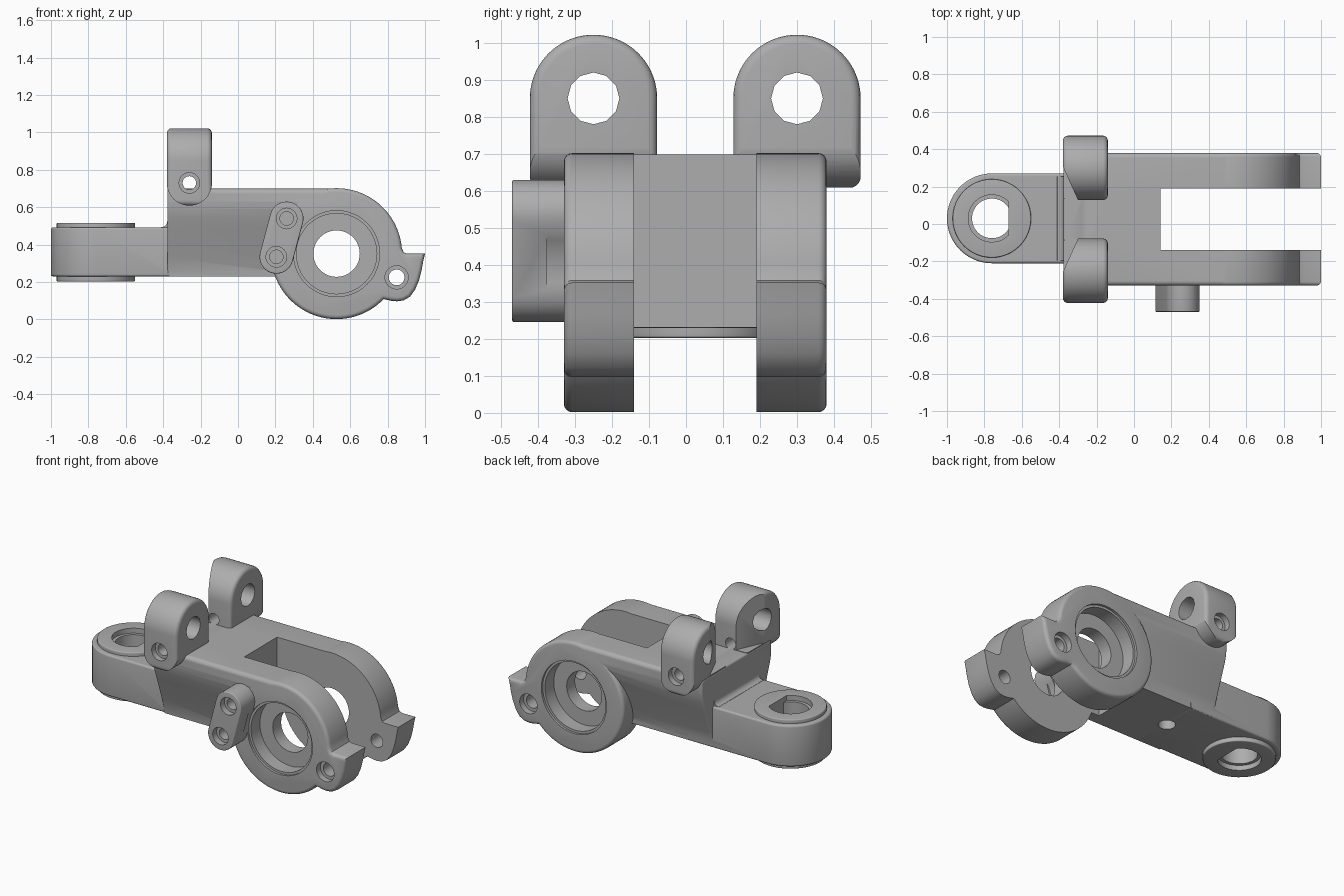
import bpy, bmesh, math

if "Cube" in bpy.data.objects:
    bpy.data.objects.remove(bpy.data.objects["Cube"])

CY = 0.025  # y of the symmetry plane of the casting

metal = bpy.data.materials.new("cast_grey")
metal.diffuse_color = (0.42, 0.42, 0.42, 1)
metal.use_nodes = True
metal.node_tree.nodes["Principled BSDF"].inputs["Base Color"].default_value = metal.diffuse_color


def arc(cx, cy, r, a0, a1, n=32):
    return [(cx + r * math.cos(math.radians(a0 + (a1 - a0) * i / n)),
             cy + r * math.sin(math.radians(a0 + (a1 - a0) * i / n))) for i in range(n + 1)]


def circle(cx, cy, r, n=48):
    return arc(cx, cy, r, 0, 360, n)[:-1]


def prism(name, pts, axis, lo, hi, bev_lo=0, bev_hi=0):
    """Extrude a 2D profile along an axis, optionally rounding each end rim."""
    place = {'x': lambda u, v, t: (t, u, v),
             'y': lambda u, v, t: (u, t, v),
             'z': lambda u, v, t: (u, v, t)}[axis]
    bm = bmesh.new()
    rings = [[bm.verts.new(place(u, v, t)) for u, v in pts] for t in (lo, hi)]
    caps = [bm.faces.new(r) for r in rings]
    n = len(pts)
    for i in range(n):
        j = (i + 1) % n
        bm.faces.new((rings[0][i], rings[0][j], rings[1][j], rings[1][i]))
    bmesh.ops.recalc_face_normals(bm, faces=bm.faces)
    rims = [list(c.edges) for c in caps]
    for rim, w in zip(rims, (bev_lo, bev_hi)):
        if w:
            bmesh.ops.bevel(bm, geom=rim, offset=w, segments=4, profile=0.5,
                            affect='EDGES', clamp_overlap=False)
    bmesh.ops.recalc_face_normals(bm, faces=bm.faces)
    me = bpy.data.meshes.new(name)
    bm.to_mesh(me)
    bm.free()
    me.materials.append(metal)
    ob = bpy.data.objects.new(name, me)
    bpy.context.collection.objects.link(ob)
    return ob


def combine(ob, tool, op):
    m = ob.modifiers.new("b", 'BOOLEAN')
    m.operation, m.object, m.solver = op, tool, 'EXACT'
    bpy.context.view_layer.objects.active = ob
    bpy.ops.object.modifier_apply(modifier=m.name)
    bpy.data.objects.remove(tool, do_unlink=True)


def side_prism(name, pts, s, inner, outer, bevel=0):
    """Prism along y between two distances from the symmetry plane, on side s."""
    a, b = CY + s * inner, CY + s * outer
    if s < 0:
        return prism(name, pts, 'y', b, a, bevel, 0)
    return prism(name, pts, 'y', a, b, 0, bevel)


# Central body: cross-section tapering down to the tongue width
half = [(0.238, 0.231), (0.24, 0.26), (0.262, 0.33), (0.29, 0.41), (0.318, 0.49),
        (0.338, 0.545), (0.35, 0.59), (0.354, 0.63)] + arc(0.329, 0.674, 0.025, 0, 90, 5)
section = [(CY + d, z) for d, z in half] + [(CY - d, z) for d, z in reversed(half)]
bracket = prism("bracket_body", section, 'x', -0.378, 0.53, 0.012)

# Tongue with round end and raised boss
TX, TY = -0.76, 0.03
tongue = [(-0.2, TY + 0.24)] + arc(TX, TY, 0.24, 90, 270) + [(-0.2, TY - 0.24)]
combine(bracket, prism("tongue", tongue, 'z', 0.23, 0.493, 0.012, 0.012), 'UNION')
combine(bracket, prism("tongue_boss", circle(TX, TY, 0.21), 'z', 0.203, 0.517, 0.006, 0.006), 'UNION')

# Small fillet where the tongue meets the body
fillet = [(-0.36, 0.48), (-0.42, 0.48), (-0.41, 0.494)] + arc(-0.41, 0.525, 0.032, -80, 0, 6) + [(-0.36, 0.525)]
combine(bracket, prism("tongue_fillet", fillet, 'y', TY - 0.225, TY + 0.225), 'UNION')

# Fork arms: hub disc plus hooked ear
HX, HZ = 0.527, 0.352
EX, EZ = 0.848, 0.225
arm = arc(HX, HZ, 0.35, 5, 316, 80) + [
    (0.82, 0.1), (0.85, 0.097), (0.885, 0.102), (0.92, 0.122), (0.947, 0.16), (0.968, 0.21),
    (0.982, 0.265), (0.992, 0.32), (1.0, 0.352), (0.905, 0.352), (0.886, 0.358)]
for s in (-1, 1):
    combine(bracket, side_prism("fork_arm", arm, s, 0.1, 0.355, 0.022), 'UNION')

# Two-hole pad on the front
pad_ends = [(0.205, 0.335), (0.26, 0.54)]
tilt = math.degrees(math.atan2(0.205, 0.055))
pad = (arc(*pad_ends[1], 0.09, tilt - 90, tilt + 90, 20) +
       arc(*pad_ends[0], 0.09, tilt + 90, tilt + 270, 20))
combine(bracket, prism("front_pad", pad, 'y', -0.47, -0.2, 0.006), 'UNION')

# Slot between the arms
slot = [(0.143, -0.1), (1.2, -0.1), (1.2, 0.9), (0.143, 0.9)]
combine(bracket, prism("slot_cut", slot, 'y', CY - 0.165, CY + 0.165), 'DIFFERENCE')

# Stepped holes in hubs and ears
for s in (-1, 1):
    for cx, cz, r, inner, outer in ((HX, HZ, 0.23, 0.34, 0.4), (HX, HZ, 0.215, 0.25, 0.4),
                                    (HX, HZ, 0.124, 0.1, 0.4), (EX, EZ, 0.062, 0.315, 0.4),
                                    (EX, EZ, 0.042, 0.1, 0.4)):
        combine(bracket, side_prism("bore_cut", circle(cx, cz, r), s, inner, outer), 'DIFFERENCE')

# Holes in the front pad
for cx, cz in pad_ends:
    for r, y in ((0.055, -0.43), (0.036, -0.33)):
        combine(bracket, prism("pad_cut", circle(cx, cz, r, 32), 'y', -0.5, y), 'DIFFERENCE')

# Flat-sided hole through the tongue, wider at both mouths
for r, lo, hi in ((0.106, 0.1, 0.6), (0.126, 0.485, 0.6), (0.126, 0.1, 0.235)):
    a = math.degrees(math.acos(0.09 / r))
    combine(bracket, prism("tongue_cut", arc(TX, TY, r, a, 360 - a, 40), 'z', lo, hi), 'DIFFERENCE')

# Blind hole underneath the body
combine(bracket, prism("under_cut", circle(-0.22, 0.03, 0.05, 32), 'z', 0.1, 0.34), 'DIFFERENCE')

# Pair of upright lugs
LX, LZ = -0.26, 0.73
under = ([(-0.08, 0.5), (-0.08, LZ)] + arc(LX, LZ, 0.121, 0, -180, 24) + [(-0.44, LZ), (-0.44, 0.5)])
for s in (-1, 1):
    c = CY + s * 0.275
    arch = (arc(c, 0.85, 0.172, 0, 180, 36) + arc(c - 0.142, 0.638, 0.03, 180, 270, 5) +
            arc(c + 0.142, 0.638, 0.03, 270, 360, 5))
    lug = prism("lug", arch, 'x', -0.38, -0.14, 0.025, 0.025)
    combine(lug, prism("lug_under_cut", under, 'y', c - 0.3, c + 0.3), 'DIFFERENCE')
    corner = [(x, CY + s * d) for x, d in ((-0.40, 0.325), (-0.28, 0.06), (-0.45, 0.06))]
    combine(lug, prism("lug_corner_cut", corner, 'z', 0.702, 1.1), 'DIFFERENCE')
    combine(lug, prism("lug_pin_cut", circle(c, 0.85, 0.07, 12), 'x', -0.5, 0), 'DIFFERENCE')
    for r, inner in ((0.055, 0.41), (0.036, 0.05)):
        combine(lug, side_prism("lug_screw_cut", circle(LX, LZ, r, 32), s, inner, 0.5), 'DIFFERENCE')
    combine(bracket, lug, 'UNION')

# Smooth shading with crisp edges
bpy.ops.object.select_all(action='DESELECT')
bracket.select_set(True)
bpy.context.view_layer.objects.active = bracket
bpy.ops.object.shade_smooth_by_angle(angle=math.radians(32))
